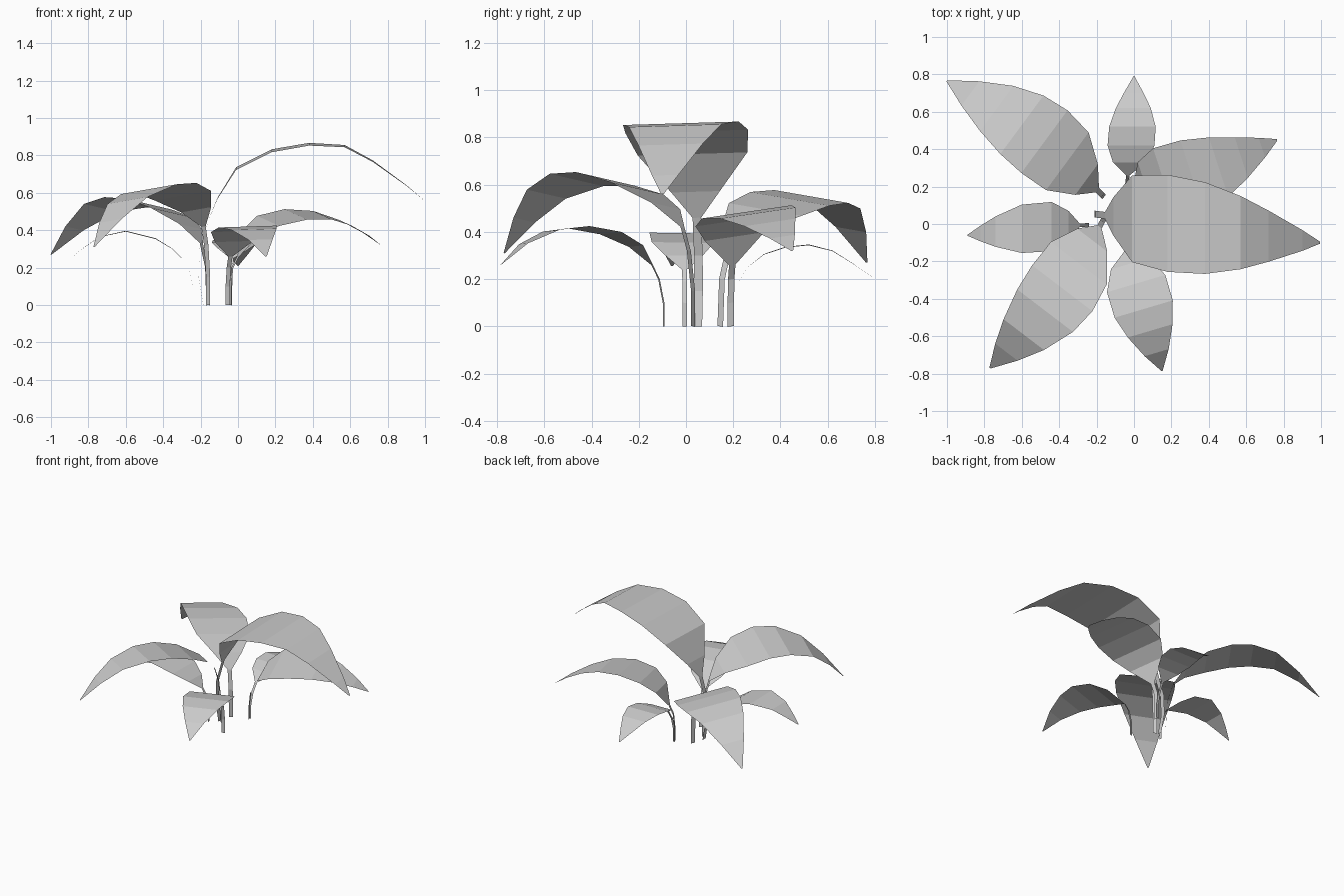
import bpy
from math import pi, sin
from mathutils import Vector

cube = bpy.data.objects.get("Cube")
if cube:
    bpy.data.objects.remove(cube, do_unlink=True)

# One flat grey for the whole plant
grey = bpy.data.materials.new("leaf_grey")
grey.use_nodes = True
colour = (0.6, 0.6, 0.6, 1)
grey.diffuse_color = colour
grey.node_tree.nodes["Principled BSDF"].inputs["Base Color"].default_value = colour

# Blade outline: share of the blade length, share of the half width
OUTLINE = [(0, .07), (.06, .3), (.2, .88), (.36, 1), (.5, .95),
           (.63, .77), (.76, .52), (.92, .2), (1, .02)]


def outline_width(u):
    """Interpolate the blade outline."""
    for (a, wa), (b, wb) in zip(OUTLINE, OUTLINE[1:]):
        if u <= b:
            return wa + (wb - wa) * max(0, u - a) / (b - a)
    return OUTLINE[-1][1]


def side_vector(heading, roll):
    """Vector across the leaf, square to the axes for near-axial leaves."""
    side = Vector((-heading.y, heading.x, 0))
    for i in range(2):
        if abs(side[i]) < .15:
            side[i] = 0
    side.normalize()
    side.z = roll
    return side


def make_leaf(name, foot, tip, half_width, path, stem_rows=3, bow=0, roll=0):
    """Ribbon of stem and blade along a path of (distance, height) points."""
    foot, tip = Vector((*foot, 0)), Vector((*tip, 0))
    heading = (tip - foot).normalized()
    side = side_vector(heading, roll)
    level_side = Vector((side.x, side.y, 0))
    reach = path[-1][0]
    points = [Vector(p) for p in path]

    # Distance travelled along the blade at each row
    travel = [0] * len(points)
    for i in range(stem_rows + 1, len(points)):
        travel[i] = travel[i - 1] + (points[i] - points[i - 1]).length

    verts, faces = [], []
    for i, p in enumerate(points):
        share = p.x / reach
        centre = foot.lerp(tip, share) + Vector((0, 0, p.y))
        centre += level_side * bow * sin(pi * share)
        half = side * half_width * outline_width(travel[i] / travel[-1])
        verts += [centre - half, centre + half]
        if i:
            n = 2 * i
            faces.append((n - 2, n, n + 1, n - 1))

    mesh = bpy.data.meshes.new(name)
    mesh.from_pydata(verts, [], faces)
    mesh.materials.append(grey)
    leaf = bpy.data.objects.new(name, mesh)
    bpy.context.collection.objects.link(leaf)


# Tall leaf arching to the left side
make_leaf("tall_left_leaf", (-.185, .05), (.995, -.1), .26,
          [(0, 0), (-.025, .15), (-.02, .3), (.03, .46), (.075, .57), (.175, .73),
           (.365, .825), (.565, .86), (.755, .85), (.905, .77), (1.085, .64), (1.18, .56)],
          roll=.03)

# Middle leaf at the back left
make_leaf("back_left_leaf", (-.04, .19), (.765, .45), .205,
          [(0, 0), (0, .1), (.01, .2), (.04, .26), (.1, .38), (.2, .45),
           (.35, .485), (.5, .48), (.63, .44), (.75, .38), (.84, .32)],
          bow=-.045, roll=.14)

# Small leaf at the back
make_leaf("back_leaf", (-.04, .2), (0, .79), .13,
          [(0, 0), (0, .1), (.02, .18), (.06, .25), (.13, .305), (.22, .335),
           (.32, .345), (.42, .32), (.5, .27), (.59, .21)], bow=-.01, roll=.015)

# Small leaf at the front
make_leaf("front_leaf", (-.055, -.095), (.15, -.785), .17,
          [(0, 0), (0, .1), (.02, .2), (.05, .26), (.12, .34), (.23, .395),
           (.37, .42), (.49, .405), (.61, .35), (.71, .26)], roll=.03)

# Large leaf at the front right
make_leaf("front_right_leaf", (-.16, .03), (-.77, -.77), .205,
          [(0, 0), (0, .15), (.02, .32), (.05, .42), (.13, .51), (.27, .585),
           (.43, .625), (.58, .62), (.75, .56), (.88, .45), (1, .31)],
          bow=.05, roll=.14)

# Small leaf at the right
make_leaf("right_leaf", (-.24, -.005), (-.89, -.06), .14,
          [(0, 0), (0, .1), (.02, .19), (.05, .24), (.11, .3), (.2, .355),
           (.36, .395), (.5, .365), (.58, .31), (.65, .255)], bow=-.01, roll=.015)

# Large leaf at the back right
make_leaf("back_right_leaf", (-.16, .145), (-1, .765), .21,
          [(0, 0), (.01, .2), (.05, .33), (.13, .42), (.27, .495), (.43, .54),
           (.58, .55), (.74, .52), (.9, .41), (1.04, .27)],
          stem_rows=2, bow=-.05, roll=.14)
